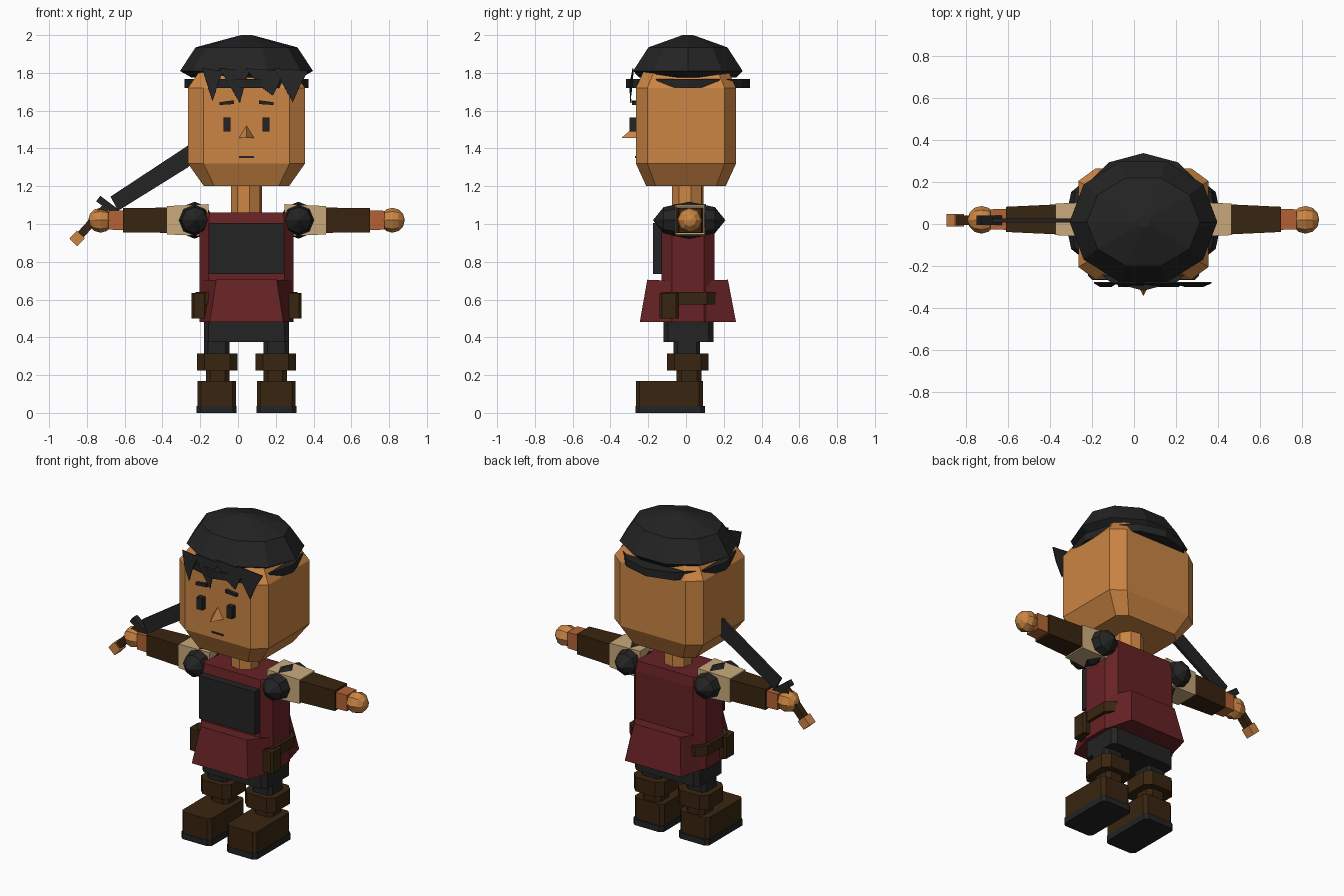
import bpy, bmesh, math
from mathutils import Vector, Matrix

if "Cube" in bpy.data.objects:
    bpy.data.objects.remove(bpy.data.objects["Cube"])

CX = 0.045  # body mid line


def mat(name, *rgb):
    m = bpy.data.materials.new(name)
    m.diffuse_color = (*rgb, 1)
    m.use_nodes = True
    m.node_tree.nodes["Principled BSDF"].inputs["Base Color"].default_value = m.diffuse_color
    return m


SKIN = mat("skin", 0.60, 0.235, 0.057)
WRIST = mat("wrist_orange", 0.45, 0.125, 0.035)
BLACK = mat("charcoal", 0.017, 0.017, 0.017)
RED = mat("dark_red", 0.135, 0.016, 0.018)
BROWN = mat("dark_brown", 0.04, 0.018, 0.005)
BEIGE = mat("beige", 0.58, 0.40, 0.20)


def finish(name, bm, m):
    bmesh.ops.recalc_face_normals(bm, faces=bm.faces[:])
    me = bpy.data.meshes.new(name)
    bm.to_mesh(me)
    bm.free()
    me.materials.append(m)
    ob = bpy.data.objects.new(name, me)
    bpy.context.collection.objects.link(ob)
    return ob


def loft(name, m, rings):
    """Skin a stack of equal-length point rings and cap both ends."""
    bm = bmesh.new()
    vs = [[bm.verts.new(p) for p in r] for r in rings]
    n = len(vs[0])
    for a, b in zip(vs, vs[1:]):
        for i in range(n):
            bm.faces.new((a[i], a[(i + 1) % n], b[(i + 1) % n], b[i]))
    bm.faces.new(vs[0])
    bm.faces.new(vs[-1])
    return finish(name, bm, m)


def octo(cx, cy, hx, hy, fx, fy, z):
    """Chamfered rectangle: half sizes hx, hy with flats of half length fx, fy."""
    pts = [(fx, -hy), (hx, -fy), (hx, fy), (fx, hy), (-fx, hy), (-hx, fy), (-hx, -fy), (-fx, -hy)]
    return [(cx + x, cy + y, z) for x, y in pts]


def block(name, m, x0, x1, y0, y1, z0, z1, c=0.0):
    """Box, with vertical corners chamfered by c."""
    cx, cy, hx, hy = (x0 + x1) / 2, (y0 + y1) / 2, (x1 - x0) / 2, (y1 - y0) / 2
    if c:
        return loft(name, m, [octo(cx, cy, hx, hy, hx - c, hy - c, z) for z in (z0, z1)])
    q = [(x0, y0), (x1, y0), (x1, y1), (x0, y1)]
    return loft(name, m, [[(x, y, z) for x, y in q] for z in (z0, z1)])


def ball(name, m, center, scale, axis, seg=8, rings=4):
    bm = bmesh.new()
    rot = Matrix.Rotation(math.pi / 2, 4, axis)
    bmesh.ops.create_uvsphere(bm, u_segments=seg, v_segments=rings, radius=1,
                              matrix=Matrix.Translation(center) @ Matrix.Diagonal((*scale, 1)) @ rot)
    return finish(name, bm, m)


def ellipse(rx, ry, cy, z, n=10, turn=0.0):
    return [(CX + rx * math.cos(turn + i * math.tau / n), cy + ry * math.sin(turn + i * math.tau / n), z)
            for i in range(n)]


def plate(name, m, pts, y0, y1):
    """Outline in x, z given depth along y."""
    return loft(name, m, [[(x, y, z) for x, z in pts] for y in (y0, y1)])


# head and neck
loft("head", SKIN, [octo(CX, 0, *r) for r in (
    (0.225, 0.21, 0.17, 0.16, 1.20), (0.31, 0.265, 0.228, 0.205, 1.32),
    (0.31, 0.265, 0.228, 0.205, 1.72), (0.235, 0.215, 0.17, 0.16, 1.83))])
loft("neck", SKIN, [ellipse(0.085, 0.085, 0.01, z, 8, 0.2) for z in (1.04, 1.22)])

# hair cap, band that shows on the flats, and jagged fringe
loft("hair_cap", BLACK, [ellipse(rx, ry, cy, z, 10, t) for rx, ry, cy, z, t in (
    (0.29, 0.27, 0.01, 1.775, 0), (0.352, 0.305, 0.01, 1.81, 0), (0.27, 0.22, 0.01, 1.935, 0.0),
    (0.03, 0.03, 0.01, 2.0, 0.0))])
loft("hair_band", BLACK, [ellipse(0.328, 0.328, 0.01, z, 12) for z in (1.72, 1.768)])
bm = bmesh.new()
spikes = [(-0.19, -0.08, -0.135, 1.65), (-0.10, 0.06, 0.01, 1.64), (0.04, 0.24, 0.185, 1.68),
          (0.19, 0.37, 0.29, 1.645)]
for x0, x1, xt, zt in spikes:
    front = [bm.verts.new(p) for p in ((x0, -0.283, 1.825), (x1, -0.283, 1.81),
                                       ((x1 + xt) / 2, -0.30, 1.735), (xt, -0.295, zt),
                                       ((x0 + xt) / 2, -0.30, 1.735))]
    bm.faces.new(front)
fringe = finish("fringe", bm, BLACK)
sol = fringe.modifiers.new("thickness", "SOLIDIFY")
sol.thickness = 0.006

# face
for s in (-1, 1):
    block("eye", BLACK, CX + s * 0.103 - 0.019, CX + s * 0.103 + 0.019, -0.30, -0.262, 1.49, 1.565)
    a, b = CX + s * 0.065, CX + s * 0.142
    plate("eyebrow", BLACK, [(a, 1.635), (b, 1.63), (b, 1.645), (a, 1.655)], -0.285, -0.263)
block("mouth", BLACK, 0.005, 0.085, -0.27, -0.262, 1.35, 1.36)
loft("nose", SKIN, [[(0.002, -0.26, 1.455), (0.088, -0.26, 1.455), (CX, -0.26, 1.525)],
                    [(0.043, -0.34, 1.455), (0.047, -0.34, 1.455), (CX, -0.34, 1.458)]])

# torso, chest plate and flared skirt flaps
loft("torso", RED, [octo(CX, 0.01, 0.25, 0.14, 0.20, 0.085, z) for z in (0.48, 1.0)]
     + [octo(CX, 0.01, 0.235, 0.13, 0.195, 0.08, 1.06)])
block("chest_plate", BLACK, -0.15, 0.24, -0.175, -0.12, 0.735, 1.005)
for name, s, yt, yb in (("front_skirt", -1, 0.205, 0.245), ("back_skirt", 1, 0.222, 0.265)):
    loft(name, RED, [[(CX - 0.25, s * 0.06, 0.48), (CX - 0.195, s * yb, 0.48),
                      (CX + 0.195, s * yb, 0.48), (CX + 0.25, s * 0.06, 0.48)],
                     [(CX - 0.24, s * 0.09, 0.70), (CX - 0.16, s * yt, 0.705),
                      (CX + 0.16, s * yt, 0.705), (CX + 0.24, s * 0.09, 0.70)]])

# belt and pouches
loft("belt", BROWN, [octo(CX, 0.01, 0.27, 0.15, 0.22, 0.10, z) for z in (0.575, 0.64)])
for s in (-1, 1):
    xs = sorted((CX + s * 0.21, CX + s * 0.29))
    block("pouch", BROWN, *xs, -0.14, -0.04, 0.50, 0.635, 0.012)

# pelvis, legs, boots
block("pelvis", BLACK, CX - 0.225, CX + 0.225, -0.12, 0.145, 0.375, 0.52, 0.025)
for s in (-1, 1):
    def span(a, b):
        return sorted((CX + s * a, CX + s * b))
    block("trouser_leg", BLACK, *span(0.09, 0.225), -0.065, 0.075, 0.25, 0.42, 0.02)
    block("boot_cuff", BROWN, *span(0.047, 0.262), -0.10, 0.12, 0.225, 0.315, 0.04)
    block("boot_shaft", BROWN, *span(0.09, 0.215), -0.05, 0.082, 0.14, 0.24, 0.025)
    block("boot_foot", BROWN, *span(0.055, 0.26), -0.265, 0.09, 0.035, 0.17, 0.02)
    block("boot_sole", BLACK, *span(0.052, 0.264), -0.268, 0.10, 0.0, 0.037, 0.02)

    # arms held straight out
    def tube(name, m, a, b, ra, rb, z=1.02, y=0.022):
        rings = []
        for d, r in ((a, ra), (b, rb)):
            rings.append([(CX + s * d, y + i * r[0], z + j * r[1])
                          for i, j in ((-1, -1), (1, -1), (1, 1), (-1, 1))])
        loft(name, m, rings)

    tube("sleeve", BEIGE, 0.20, 0.42, (0.085, 0.085), (0.075, 0.075))
    tube("forearm", BROWN, 0.40, 0.655, (0.072, 0.067), (0.060, 0.064))
    tube("wrist", WRIST, 0.64, 0.73, (0.05, 0.052), (0.048, 0.05))
    ball("hand", SKIN, (CX + s * 0.772, 0.02, 1.02), (0.066,) * 3, "Y", 8, 6)
    ball("shoulder_pad", BLACK, (CX + s * 0.275, 0.017, 1.02), (0.098, 0.192, 0.098), "X")

# sword: blade runs up beside the head, grip through the hand
plate("sword_blade", BLACK, [(-0.675, 1.145), (-0.635, 1.07), (-0.265, 1.30), (-0.08, 1.47), (-0.265, 1.415)],
      0.008, 0.026)


def rod(name, m, a, b, half, y=0.018, depth=0.022):
    a, b = Vector(a), Vector(b)
    d = (b - a).normalized()
    n = Vector((-d.y, d.x)) * half
    plate(name, m, [a + n, a - n, b - n, b + n], y - depth, y + depth)


rod("sword_guard", BLACK, (-0.74, 1.135), (-0.64, 1.06), 0.018)
rod("sword_grip", BROWN, (-0.85, 0.925), (-0.68, 1.11), 0.021)
rod("sword_pommel", SKIN, (-0.872, 0.902), (-0.832, 0.945), 0.029, depth=0.03)
